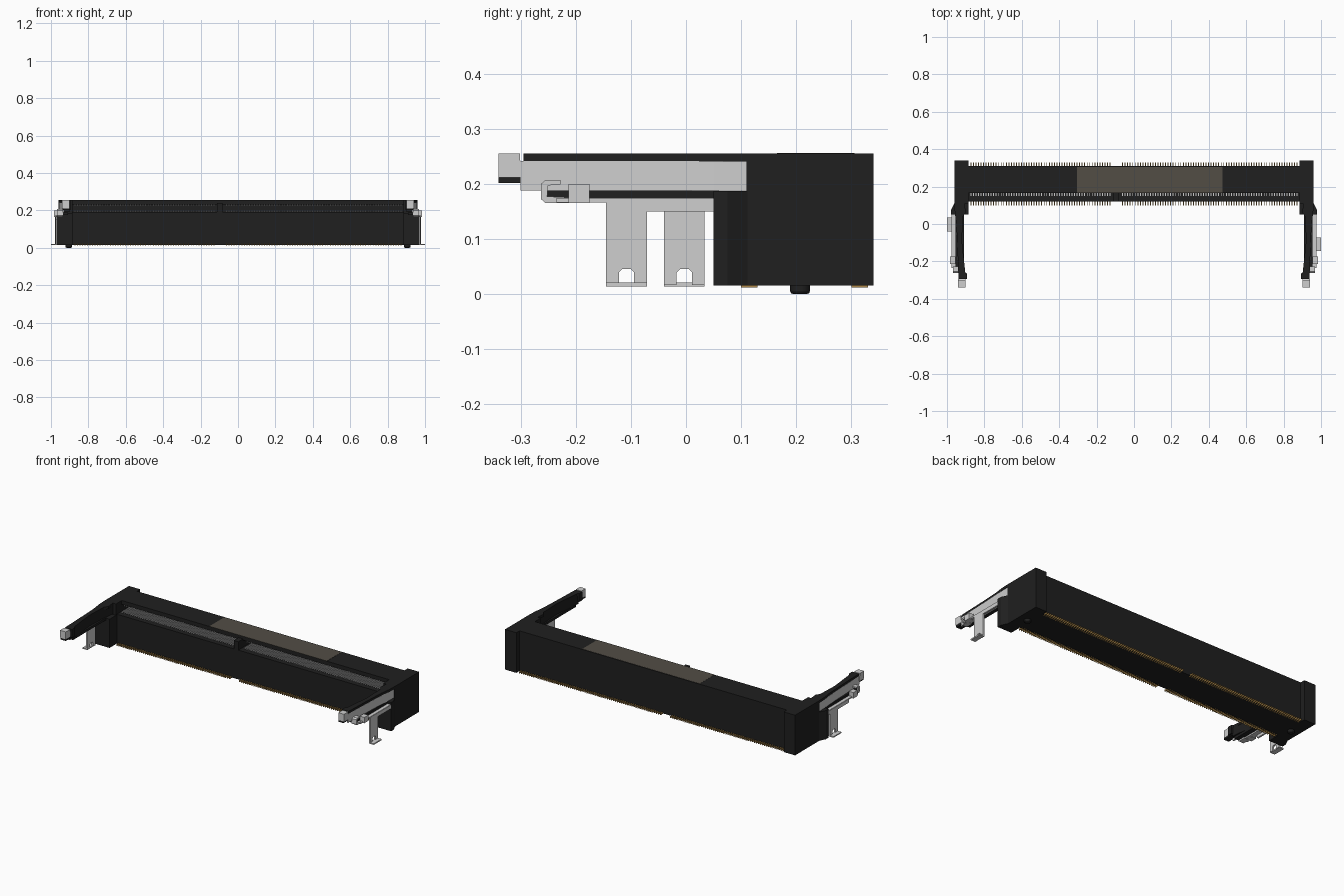
import bpy, bmesh
from mathutils import Vector

if "Cube" in bpy.data.objects:
    bpy.data.objects.remove(bpy.data.objects["Cube"])


def material(name, r, g, b):
    m = bpy.data.materials.new(name)
    m.use_nodes = True
    m.diffuse_color = (r, g, b, 1)
    m.node_tree.nodes["Principled BSDF"].inputs["Base Color"].default_value = (r, g, b, 1)
    return m


BLACK = material("black plastic", 0.014, 0.014, 0.014)
TAPE = material("brown grey tape", 0.085, 0.075, 0.06)
STEEL = material("light steel", 0.62, 0.62, 0.62)
GOLD = material("gold", 0.42, 0.25, 0.07)


def finish(name, bm, mat):
    bmesh.ops.recalc_face_normals(bm, faces=bm.faces)
    mesh = bpy.data.meshes.new(name)
    bm.to_mesh(mesh)
    bm.free()
    mesh.materials.append(mat)
    obj = bpy.data.objects.new(name, mesh)
    bpy.context.collection.objects.link(obj)
    return obj


def add_box(bm, x, y, z):
    verts = bmesh.ops.create_cube(bm, size=1)["verts"]
    for v in verts:
        v.co = Vector([(a + b) / 2 + c * (b - a) for c, (a, b) in zip(v.co, (x, y, z))])


def box(name, x, y, z, mat):
    bm = bmesh.new()
    add_box(bm, x, y, z)
    return finish(name, bm, mat)


def prism(name, pts, lo, hi, mat, axis="x"):
    """Extrude a yz outline along x, or an xy outline along z."""
    bm = bmesh.new()
    place = (lambda p: (lo, *p)) if axis == "x" else (lambda p: (*p, lo))
    face = bm.faces.new([bm.verts.new(place(p)) for p in pts])
    ext = bmesh.ops.extrude_face_region(bm, geom=[face])["geom"]
    shift = Vector((hi - lo, 0, 0) if axis == "x" else (0, 0, hi - lo))
    bmesh.ops.translate(bm, vec=shift, verts=[v for v in ext if isinstance(v, bmesh.types.BMVert)])
    return finish(name, bm, mat)


# Long housing with the card slot open to the front
prism("housing", [(0.12, 0.015), (0.31, 0.015), (0.31, 0.255), (0.165, 0.255),
                  (0.165, 0.232), (0.27, 0.232), (0.27, 0.19), (0.12, 0.19)],
      -0.89, 0.89, BLACK)
box("slot_key", (-0.112, -0.082), (0.12, 0.27), (0.185, 0.24), BLACK)
box("pickup_tape", (-0.305, 0.472), (0.165, 0.306), (0.254, 0.256), TAPE)


# Rows of pins, leaving a gap at the key
def pin_row(name, y, z, width, mat, count=130, reach=0.872):
    bm = bmesh.new()
    for i in range(count):
        x = -reach + 2 * reach * i / (count - 1)
        if not -0.118 < x < -0.072:
            add_box(bm, (x - width / 2, x + width / 2), y, z)
    return finish(name, bm, mat)


pin_row("front_leads", (0.1, 0.13), (0.012, 0.022), 0.005, GOLD)
pin_row("rear_leads", (0.3, 0.33), (0.012, 0.022), 0.005, GOLD)
pin_row("lower_contacts", (0.15, 0.26), (0.188, 0.198), 0.005, STEEL)
pin_row("upper_contacts", (0.17, 0.26), (0.222, 0.233), 0.005, STEEL)


# Both ends: s is the side sign, leg_y the centre of the solder leg
def build_end(side, s, leg_y):
    def n(part):
        return side + "_" + part

    def sx(a, b):
        return tuple(sorted((s * a, s * b)))

    def side_box(part, x, y, z, mat):
        return box(n(part), sx(*x), y, z, mat)

    def plan(part, pts, lo, hi, mat):
        return prism(n(part), [(s * x, y) for x, y in pts], lo, hi, mat, "z")

    # End block with a flared lower shoulder
    side_box("end_block", (0.885, 0.96), (0.11, 0.34), (0.015, 0.255), BLACK)
    plan("end_shoulder", [(0.885, 0.05), (0.978, 0.05), (0.978, 0.075),
                          (0.96, 0.112), (0.885, 0.112)], 0.015, 0.187, BLACK)

    # Locating peg
    bm = bmesh.new()
    bmesh.ops.create_cone(bm, cap_ends=True, segments=24, radius1=0.018, radius2=0.018, depth=0.03)
    bmesh.ops.translate(bm, vec=(s * 0.905, 0.207, 0.015), verts=bm.verts)
    peg = finish(n("peg"), bm, BLACK)
    bevel = peg.modifiers.new("rounded tip", "BEVEL")
    bevel.width = 0.005
    bevel.segments = 2
    bpy.context.view_layer.objects.active = peg
    bpy.ops.object.select_all(action="DESELECT")
    peg.select_set(True)
    bpy.ops.object.shade_smooth_by_angle()

    # Latch arm: top cap, inner core, head and lower beam
    plan("arm_cap", [(0.905, 0.112), (0.96, 0.112), (0.958, 0.06), (0.95, 0.0),
                     (0.945, -0.1), (0.938, -0.295), (0.893, -0.295), (0.893, -0.265),
                     (0.902, -0.26), (0.92, -0.09), (0.915, 0.04), (0.9, 0.06)],
         0.24, 0.255, BLACK)
    plan("arm_core", [(0.905, 0.112), (0.945, 0.112), (0.942, 0.0), (0.932, -0.27),
                      (0.902, -0.27), (0.92, -0.09), (0.915, 0.04)],
         0.19, 0.241, BLACK)
    side_box("arm_head", (0.893, 0.938), (-0.295, -0.265), (0.205, 0.245), BLACK)
    side_box("arm_tip_base", (0.902, 0.936), (-0.34, -0.265), (0.201, 0.211), BLACK)
    side_box("lower_beam", (0.91, 0.955), (-0.26, 0.06), (0.174, 0.188), BLACK)

    # Steel strip on the outside of the arm, and its tip
    plan("arm_strip", [(0.945, 0.112), (0.957, 0.112), (0.955, 0.05), (0.948, -0.05),
                       (0.938, -0.3), (0.93, -0.3), (0.938, -0.05)],
         0.188, 0.241, STEEL)
    prism(n("arm_tip"), [(-0.34, 0.211), (-0.295, 0.211), (-0.295, 0.24),
                         (-0.301, 0.242), (-0.301, 0.255), (-0.34, 0.255)],
          *sx(0.902, 0.94), STEEL)

    # Hooked spring and stop tab
    prism(n("spring_hook"), [(-0.21, 0.165), (-0.255, 0.165), (-0.263, 0.172),
                             (-0.263, 0.2), (-0.255, 0.207), (-0.228, 0.207),
                             (-0.228, 0.199), (-0.25, 0.197), (-0.252, 0.177), (-0.21, 0.175)],
          *sx(0.935, 0.967), STEEL)
    side_box("stop_tab", (0.955, 0.985), (-0.213, -0.175), (0.165, 0.2), STEEL)

    # Solder bracket: shelf, rail, notched leg and foot
    side_box("bracket_shelf", (0.94, 0.975), (-0.235, 0.05), (0.166, 0.174), STEEL)
    side_box("bracket_rail", (0.967, 0.977), (-0.145, 0.05), (0.15, 0.172), STEEL)
    a, b = leg_y - 0.037, leg_y + 0.037
    prism(n("bracket_leg"), [(a, 0.016), (leg_y - 0.014, 0.016), (leg_y - 0.014, 0.039),
                             (leg_y - 0.008, 0.045), (leg_y + 0.008, 0.045),
                             (leg_y + 0.014, 0.039), (leg_y + 0.014, 0.016), (b, 0.016),
                             (b, 0.155), (a, 0.155)],
          *sx(0.967, 0.977), STEEL)
    side_box("bracket_foot", (0.97, 1.0), (a, b), (0.014, 0.021), STEEL)


build_end("left", 1, -0.108)
build_end("right", -1, -0.003)
